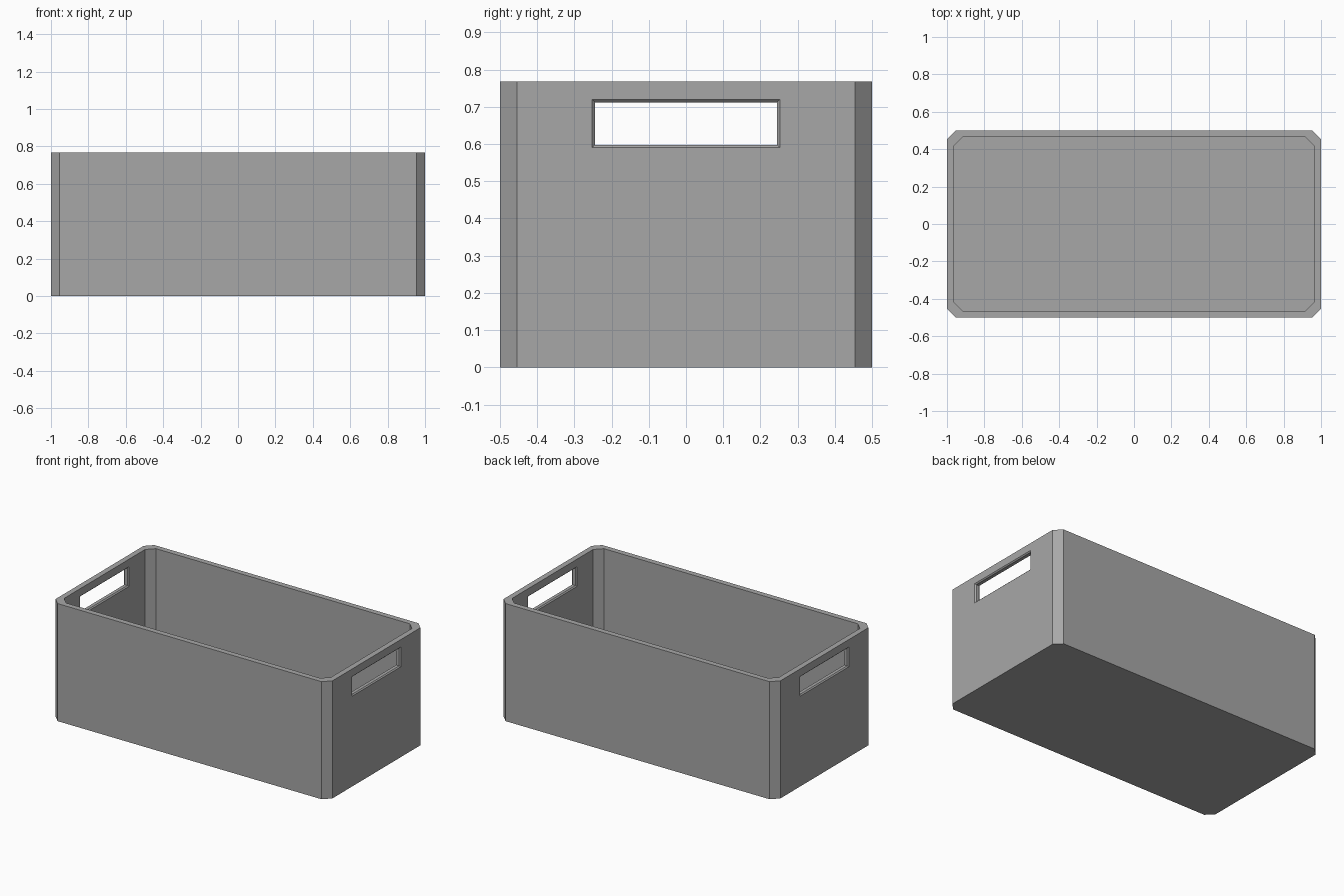
import bpy
import bmesh

if "Cube" in bpy.data.objects:
    bpy.data.objects.remove(bpy.data.objects["Cube"], do_unlink=True)

HEIGHT, WALL, FLOOR, CHAMFER = 0.768, 0.036, 0.012, 0.046

grey = bpy.data.materials.new("grey_plastic")
grey.use_nodes = True
colour = (0.39, 0.39, 0.39, 1)
grey.diffuse_color = colour
grey.node_tree.nodes["Principled BSDF"].inputs["Base Color"].default_value = colour


def loft(name, rings):
    """Join rings of points with quads and cap both ends."""
    bm = bmesh.new()
    loops = [[bm.verts.new(p) for p in ring] for ring in rings]
    n = len(loops[0])
    for a, b in zip(loops, loops[1:]):
        for i in range(n):
            j = (i + 1) % n
            bm.faces.new((a[i], a[j], b[j], b[i]))
    bm.faces.new(loops[0][::-1])
    bm.faces.new(loops[-1])
    bmesh.ops.recalc_face_normals(bm, faces=bm.faces)
    mesh = bpy.data.meshes.new(name)
    bm.to_mesh(mesh)
    bm.free()
    mesh.materials.append(grey)
    obj = bpy.data.objects.new(name, mesh)
    bpy.context.collection.objects.link(obj)
    return obj


def outline(inset, z):
    """Rectangle with cut corners."""
    x, y, c = 1 - inset, 0.5 - inset, CHAMFER
    return [(x, y - c, z), (x - c, y, z), (c - x, y, z), (-x, y - c, z),
            (-x, c - y, z), (c - x, -y, z), (x - c, -y, z), (x, c - y, z)]


def slot(x, grow):
    """Handle opening cross-section."""
    y, low, high = 0.245 + grow, 0.597 - grow, 0.712 + grow
    return [(x, -y, low), (x, y, low), (x, y, high), (x, -y, high)]


# Open box: outer wall, rim, inner wall, thin floor
crate = loft("crate", [outline(0, 0), outline(0, HEIGHT),
                       outline(WALL, HEIGHT), outline(WALL, FLOOR)])

# Handle openings with bevelled edges on both sides of each end wall
BEVEL, OVER = 0.007, 0.02
for side, label in ((1, "left"), (-1, "right")):
    inner = 1 - WALL
    cutter = loft(label + "_handle_cutter", [
        slot(side * (inner - OVER), BEVEL + OVER),
        slot(side * (inner + BEVEL), 0),
        slot(side * (1 - BEVEL), 0),
        slot(side * (1 + OVER), BEVEL + OVER)])
    cutter.hide_render = True
    cut = crate.modifiers.new(label + "_handle", "BOOLEAN")
    cut.operation = "DIFFERENCE"
    cut.solver = "EXACT"
    cut.object = cutter
    bpy.context.view_layer.objects.active = crate
    bpy.ops.object.modifier_apply(modifier=cut.name)
    bpy.data.objects.remove(cutter, do_unlink=True)
